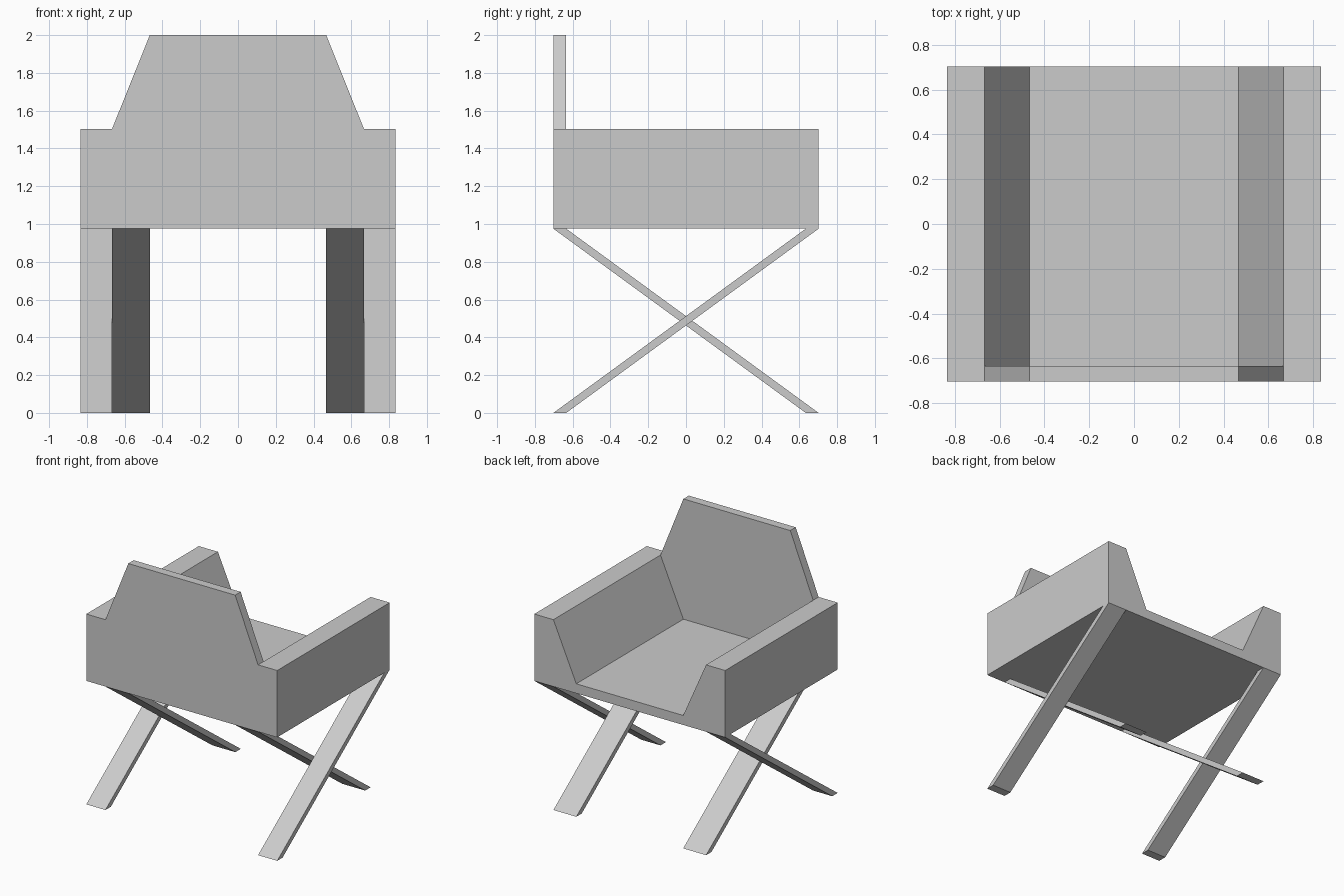
import bpy
import bmesh

cube = bpy.data.objects.get("Cube")
if cube:
    bpy.data.objects.remove(cube, do_unlink=True)

# Main dimensions
HALF_W, ARM_IN, SEAT_IN = 0.834, 0.667, 0.467
HALF_D, THICK = 0.702, 0.068
BASE_Z, SEAT_Z, ARM_Z, TOP_Z = 0.975, 1.05, 1.503, 2.0

grey = bpy.data.materials.new("plain grey")
grey.use_nodes = True
COLOUR = (0.6, 0.6, 0.6, 1)
grey.diffuse_color = COLOUR
grey.node_tree.nodes["Principled BSDF"].inputs["Base Color"].default_value = COLOUR


def extrude_profile(name, profile, axis, start, end):
    """Flat-sided solid: a (horizontal, z) profile swept along x or y."""
    bm = bmesh.new()
    place = (lambda h, z: (start, h, z)) if axis == "x" else (lambda h, z: (h, start, z))
    face = bm.faces.new([bm.verts.new(place(h, z)) for h, z in profile])
    swept = bmesh.ops.extrude_face_region(bm, geom=[face])["geom"]
    shift = (end - start, 0, 0) if axis == "x" else (0, end - start, 0)
    bmesh.ops.translate(bm, vec=shift,
                        verts=[g for g in swept if isinstance(g, bmesh.types.BMVert)])
    bmesh.ops.recalc_face_normals(bm, faces=bm.faces)
    mesh = bpy.data.meshes.new(name)
    bm.to_mesh(mesh)
    bm.free()
    mesh.materials.append(grey)
    obj = bpy.data.objects.new(name, mesh)
    bpy.context.collection.objects.link(obj)
    return obj


def mirrored(half):
    """Complete a right-hand outline with its mirror image."""
    return half + [(-h, z) for h, z in reversed(half)]


# Seat and sloping arms in one tub
extrude_profile("seat_and_arms", mirrored([
    (HALF_W, BASE_Z), (HALF_W, ARM_Z), (ARM_IN, ARM_Z), (SEAT_IN, SEAT_Z)]),
    "y", -HALF_D, HALF_D)

# Backrest filling the tub and tapering above the arms
extrude_profile("backrest", mirrored([
    (SEAT_IN, SEAT_Z), (ARM_IN, ARM_Z), (SEAT_IN, TOP_Z)]),
    "y", -HALF_D, -HALF_D + THICK)

# Crossed flat legs: outer ones rise to +y, inner ones to -y
for side, s in (("left", 1), ("right", -1)):
    for layer, lean, inner, outer in (("outer", 1, ARM_IN, HALF_W),
                                      ("inner", -1, SEAT_IN, ARM_IN)):
        outline = [(-HALF_D, 0), (-HALF_D + THICK, 0),
                   (HALF_D, BASE_Z), (HALF_D - THICK, BASE_Z)]
        extrude_profile(f"{side}_{layer}_leg", [(lean * h, z) for h, z in outline],
                        "x", s * inner, s * outer)
